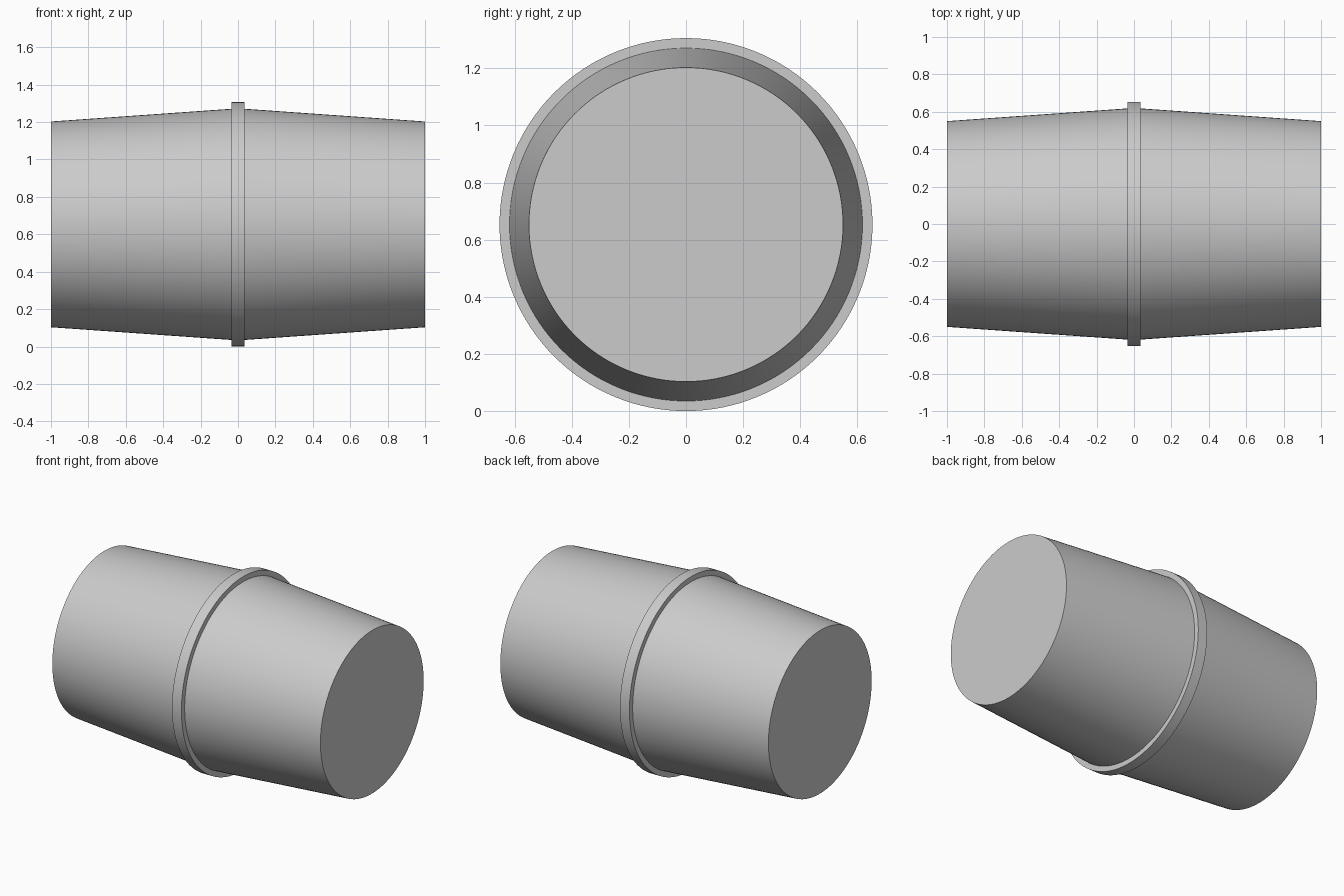
import bpy
import bmesh
import math

cube = bpy.data.objects.get("Cube")
if cube:
    bpy.data.objects.remove(cube, do_unlink=True)

END_RADIUS, MID_RADIUS, COLLAR_RADIUS = 0.55, 0.618, 0.653
HALF_LENGTH, HALF_COLLAR = 1.0, 0.035
SEGMENTS = 128

# Single plain grey
grey = bpy.data.materials.new("light_grey")
grey.use_nodes = True
colour = (0.6, 0.6, 0.6, 1.0)
grey.diffuse_color = colour
grey.node_tree.nodes["Principled BSDF"].inputs["Base Color"].default_value = colour


def lathe(name, profile):
    """Solid turned around the x axis from (x, radius) points, with flat end caps."""
    bm = bmesh.new()
    rings = []
    for x, r in profile:
        angles = [math.tau * i / SEGMENTS for i in range(SEGMENTS)]
        rings.append([bm.verts.new((x, r * math.cos(a), r * math.sin(a))) for a in angles])
    for a, b in zip(rings, rings[1:]):
        for i in range(SEGMENTS):
            j = (i + 1) % SEGMENTS
            bm.faces.new((a[i], a[j], b[j], b[i]))
    bm.faces.new(rings[0])
    bm.faces.new(rings[-1])
    bmesh.ops.recalc_face_normals(bm, faces=bm.faces)
    mesh = bpy.data.meshes.new(name)
    bm.to_mesh(mesh)
    bm.free()
    mesh.materials.append(grey)
    obj = bpy.data.objects.new(name, mesh)
    obj.location.z = COLLAR_RADIUS
    bpy.context.collection.objects.link(obj)
    bpy.ops.object.select_all(action="DESELECT")
    obj.select_set(True)
    bpy.context.view_layer.objects.active = obj
    bpy.ops.object.shade_smooth_by_angle(angle=math.radians(30))
    return obj


# Two tapered plugs meeting a raised central collar, turned as one solid
lathe("double_tapered_plug", [
    (-HALF_LENGTH, END_RADIUS),
    (-HALF_COLLAR, MID_RADIUS),
    (-HALF_COLLAR, COLLAR_RADIUS),
    (HALF_COLLAR, COLLAR_RADIUS),
    (HALF_COLLAR, MID_RADIUS),
    (HALF_LENGTH, END_RADIUS),
])
